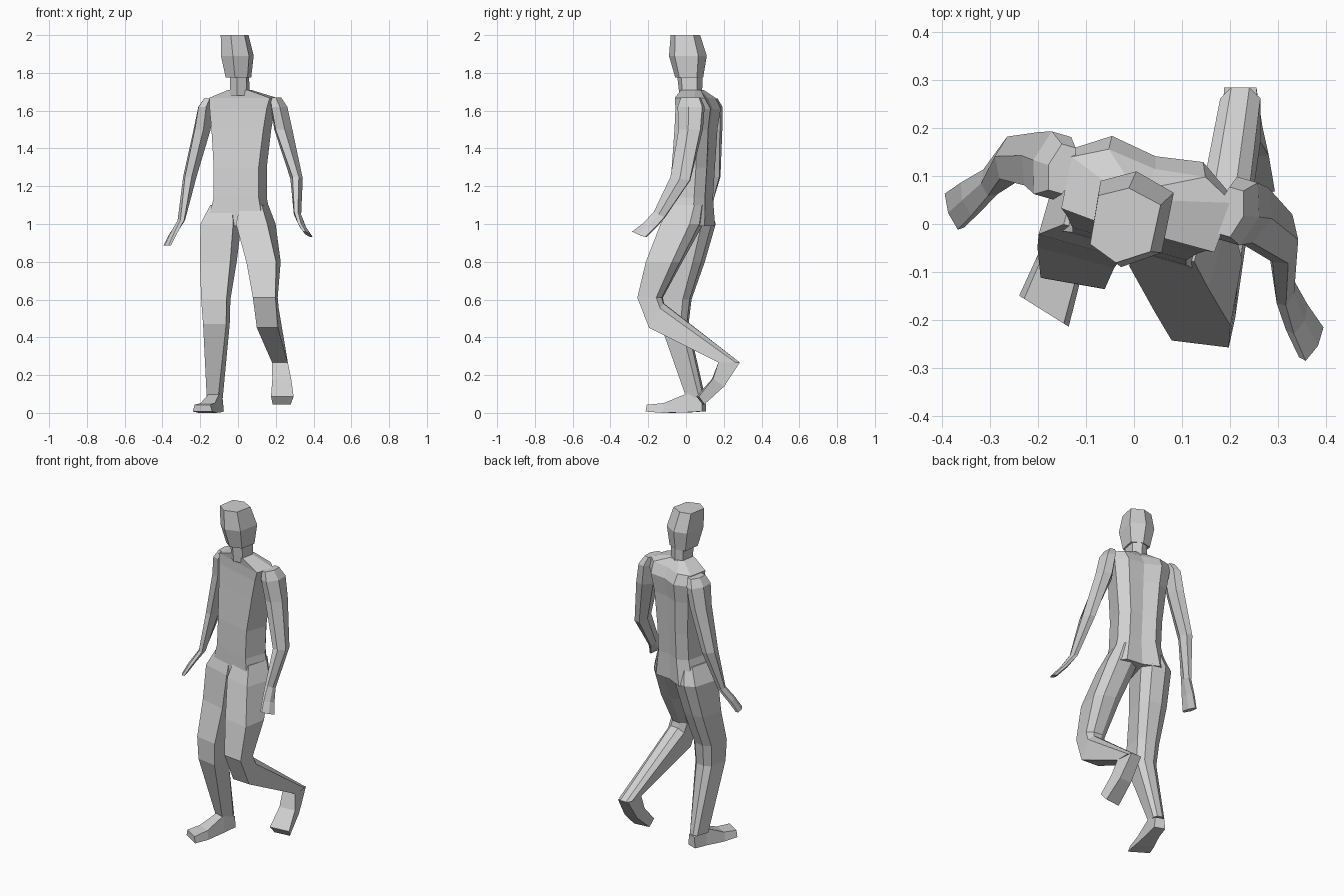
import bpy, bmesh, math
from mathutils import Vector

grey = bpy.data.materials.new("light_grey")
grey.diffuse_color = (0.64, 0.64, 0.64, 1)

# Cross-sections (u across, v front to back)
TORSO = [(-.95, -1), (.95, -1), (1, .5), (.6, 1), (0, .82), (-.6, 1), (-1, .5)]
LEG = [(-1, -1), (1, -1), (1, .6), (.45, 1), (-.45, 1), (-1, .6)]
ARM = [(-.5, -1), (.5, -1), (1, 0), (.5, 1), (-.5, 1), (-1, 0)]
FOOT = [(-1, -1), (1, -1), (.8, 1), (-.8, 1)]
HEAD = [(-.09, -.05), (-.027, -.1), (.058, -.07), (.083, .055), (.005, .1), (-.07, .08)]


def loft(name, profile, rings):
    """Skin rings of (x, y, z, half width, half depth, yaw, pitch)."""
    bm = bmesh.new()
    loops = []
    for x, y, z, w, d, yaw, pitch in rings:
        a, p = math.radians(yaw), math.radians(pitch)
        across = Vector((math.cos(a), math.sin(a), 0)) * w
        back = Vector((-math.sin(a) * math.cos(p), math.cos(a) * math.cos(p), math.sin(p))) * d
        loops.append([bm.verts.new(Vector((x, y, z)) + across * u + back * v) for u, v in profile])
    n = len(profile)
    for lo, hi in zip(loops, loops[1:]):
        for i in range(n):
            j = (i + 1) % n
            bm.faces.new((lo[i], lo[j], hi[j], hi[i]))
    bm.faces.new(loops[0])
    bm.faces.new(loops[-1])
    bmesh.ops.recalc_face_normals(bm, faces=bm.faces)
    mesh = bpy.data.meshes.new(name)
    bm.to_mesh(mesh)
    bm.free()
    mesh.materials.append(grey)
    ob = bpy.data.objects.new(name, mesh)
    bpy.context.collection.objects.link(ob)
    return ob


# Twisted torso from pelvis to collar
loft("torso", TORSO, [
    (.01, .035, .99, .165, .095, -16, 0),
    (.015, .035, 1.14, .13, .09, -16, 0),
    (.015, .045, 1.3, .13, .09, -16, 0),
    (.02, .06, 1.5, .15, .085, -16, 0),
    (.025, .072, 1.61, .165, .088, -16, 0),
    (.028, .057, 1.668, .175, .073, -16, 0),
    (.01, .035, 1.71, .055, .052, -12, 0)])

# Head and neck
loft("head", HEAD, [
    (.005, .017, 1.775, .78, .74, 0, 0),
    (0, .01, 1.89, 1, 1, 0, 0),
    (-.015, -.003, 2.0, .85, .78, 0, 0)])
loft("neck", HEAD, [
    (.012, .025, 1.68, .6, .6, 0, 0),
    (.01, .02, 1.8, .58, .68, 0, 0)])

# Standing leg and its foot
loft("standing_leg", LEG, [
    (-.07, .05, 1.1, .06, .07, -16, 0),
    (-.085, .05, 1.0, .09, .1, -16, 0),
    (-.1, .01, .8, .083, .083, -15, 0),
    (-.115, -.05, .6, .068, .075, -10, 0),
    (-.112, -.058, .47, .062, .068, -10, 0),
    (-.12, .055, .08, .032, .045, -20, 0)])
loft("standing_foot", FOOT, [
    (-.105, .095, .04, .032, .032, -20, 90),
    (-.125, .015, .053, .036, .05, -20, 90),
    (-.16, -.1, .026, .052, .026, -25, 90),
    (-.188, -.182, .025, .061, .018, -32, 90)])

# Raised leg, bent at the knee, with trailing foot
loft("raised_leg", LEG, [
    (.09, .015, 1.1, .06, .08, -16, 0),
    (.1, -.015, 1.0, .086, .1, -16, 0),
    (.138, -.112, .8, .08, .088, -10, 0),
    (.146, -.188, .61, .06, .063, -7, 0),
    (.158, -.155, .515, .056, .074, -4, 60),
    (.222, .228, .267, .042, .057, 0, 0)])
loft("raised_foot", FOOT, [
    (.222, .228, .267, .042, .057, 0, 0),
    (.23, .17, .16, .05, .036, 3, -34),
    (.233, .077, .066, .06, .026, 6, -53)])

# Arms with hands
loft("right_arm", ARM, [
    (-.15, .115, 1.665, .03, .05, -16, 0),
    (-.17, .122, 1.62, .042, .068, -16, 0),
    (-.19, .13, 1.5, .047, .058, -16, 0),
    (-.255, .135, 1.25, .036, .045, -10, 0),
    (-.3, .088, 1.02, .02, .028, 10, 0),
    (-.342, .055, .95, .018, .036, 18, 0),
    (-.375, .028, .885, .014, .04, 20, 0)])
loft("left_arm", ARM, [
    (.2, .025, 1.67, .03, .05, -16, 0),
    (.218, .027, 1.62, .045, .068, -16, 0),
    (.24, .025, 1.5, .05, .06, -16, 0),
    (.31, -.03, 1.24, .033, .052, -5, -10),
    (.315, -.14, 1.05, .02, .032, -15, -25),
    (.34, -.195, .99, .018, .036, -25, -20),
    (.37, -.247, .945, .016, .042, -28, -20)])
